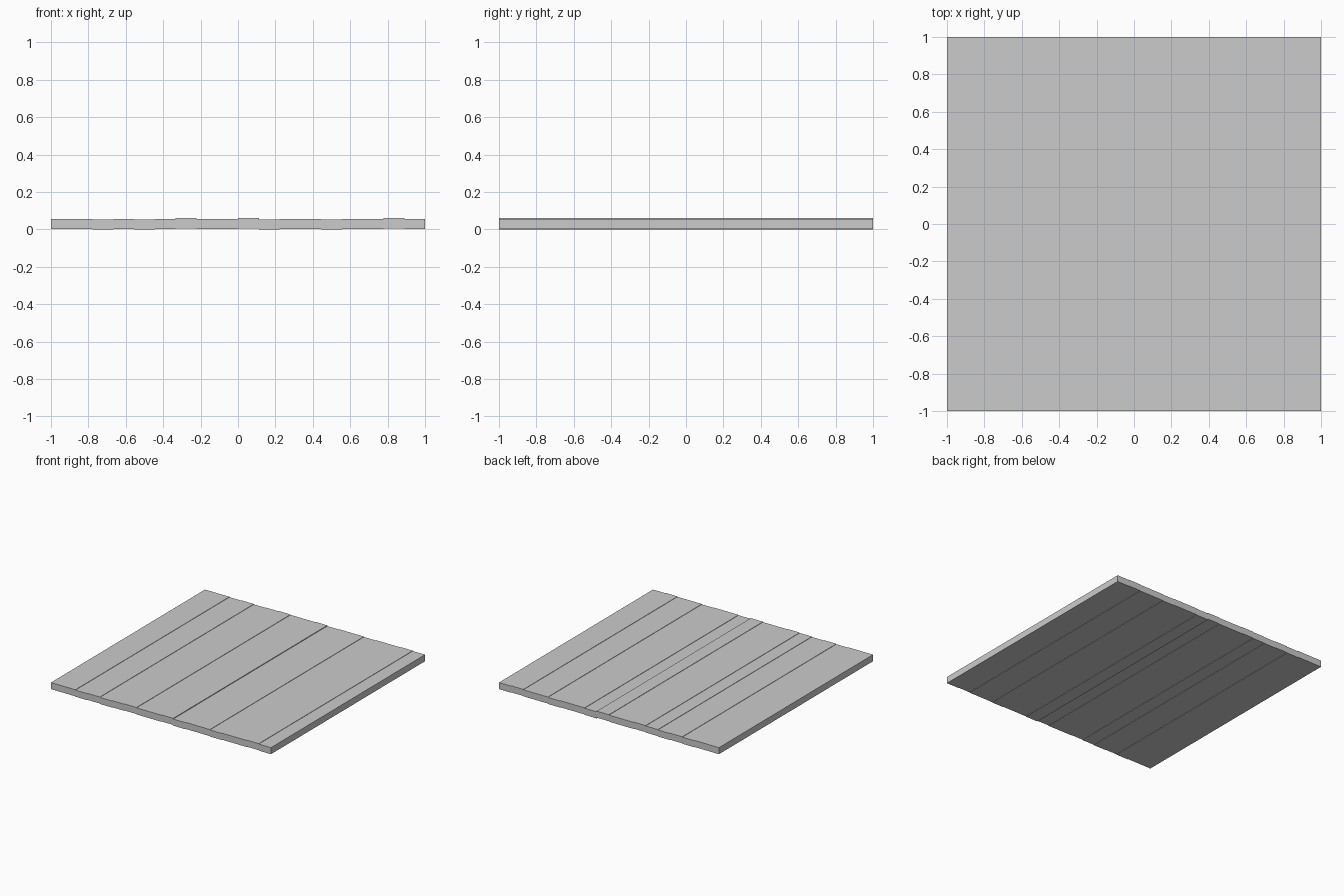
import bpy

if "Cube" in bpy.data.objects:
    bpy.data.objects.remove(bpy.data.objects["Cube"])

COUNT = 18            # boards side by side across x
WIDTH = 2.0 / COUNT
LENGTH = 2.0
THICK = 0.054

# slight height differences of single boards, as if laid by hand
lift = {2: -0.003, 4: -0.003, 6: 0.003, 9: 0.003, 10: -0.003, 13: -0.003, 16: 0.003}


def plank(index):
    x = -1.0 + WIDTH * (index + 0.5)
    z = 0.003 + THICK / 2 + lift.get(index, 0.0)
    bpy.ops.mesh.primitive_cube_add(size=1, location=(x, 0, z))
    board = bpy.context.object
    board.name = f"floor_plank_{index + 1:02d}"
    board.scale = (WIDTH, LENGTH, THICK)
    bpy.ops.object.transform_apply(location=False, rotation=False, scale=True)


# floor of long straight boards
for i in range(COUNT):
    plank(i)
